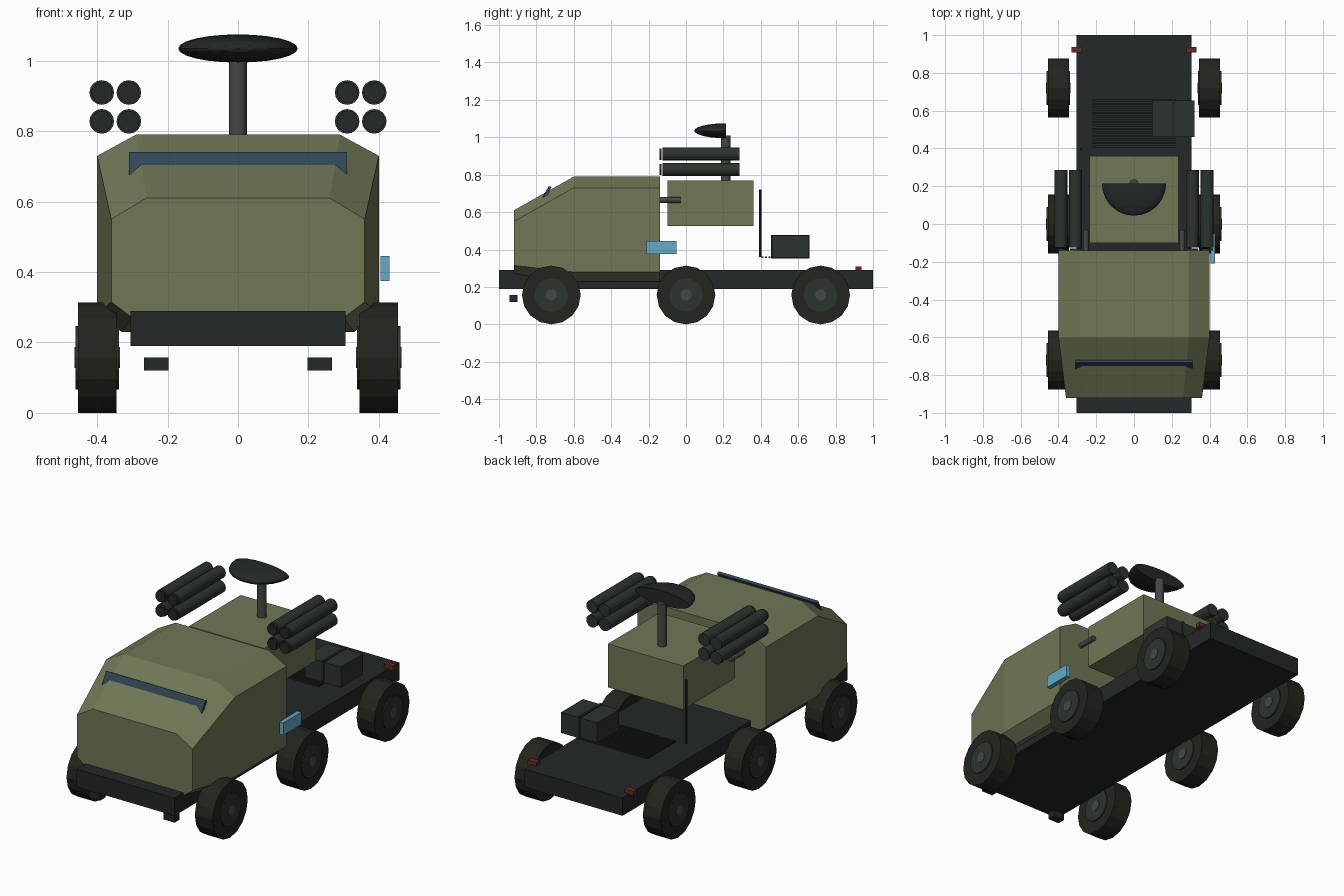
import bpy, bmesh, math
from mathutils import Matrix

if "Cube" in bpy.data.objects:
    bpy.data.objects.remove(bpy.data.objects["Cube"])


def material(name, r, g, b):
    m = bpy.data.materials.new(name)
    m.diffuse_color = (r, g, b, 1)
    m.use_nodes = True
    m.node_tree.nodes["Principled BSDF"].inputs["Base Color"].default_value = m.diffuse_color
    return m


OLIVE = material("olive_paint", 0.16, 0.185, 0.09)
DARK = material("dark_chassis", 0.017, 0.021, 0.021)
RUBBER = material("rubber", 0.017, 0.017, 0.013)
HUB = material("hub_green", 0.025, 0.033, 0.026)
METAL = material("grey_metal", 0.06, 0.065, 0.065)
GLASS = material("dark_glass", 0.03, 0.06, 0.09)
BLUE = material("blue_panel", 0.13, 0.40, 0.58)
RED = material("red_lens", 0.12, 0.025, 0.02)


def finish(name, bm, mat):
    bmesh.ops.recalc_face_normals(bm, faces=bm.faces)
    me = bpy.data.meshes.new(name)
    bm.to_mesh(me)
    bm.free()
    me.materials.append(mat)
    ob = bpy.data.objects.new(name, me)
    bpy.context.collection.objects.link(ob)
    return ob


def box(name, x, y, z, mat):
    """Box from (min, max) ranges on each axis."""
    bm = bmesh.new()
    mid = [(a + b) / 2 for a, b in (x, y, z)]
    size = [b - a for a, b in (x, y, z)]
    bmesh.ops.create_cube(bm, size=1, matrix=Matrix.Translation(mid) @ Matrix.Diagonal((*size, 1)))
    return finish(name, bm, mat)


def cylinder(name, center, radius, length, axis, mat, sides=16):
    rot = {"x": Matrix.Rotation(math.pi / 2, 4, "Y"),
           "y": Matrix.Rotation(math.pi / 2, 4, "X"), "z": Matrix()}[axis]
    bm = bmesh.new()
    bmesh.ops.create_cone(bm, cap_ends=True, segments=sides, radius1=radius, radius2=radius,
                          depth=length, matrix=Matrix.Translation(center) @ rot)
    return finish(name, bm, mat)


# Chassis deck
box("chassis", (-0.305, 0.305), (-1, 1), (0.19, 0.29), DARK)

# Cab: chamfered sections lofted from nose to rear wall
nose = [(0.26, 0.61), (0.36, 0.55), (0.36, 0.315), (0.30, 0.27)]
body = [(0.29, 0.79), (0.40, 0.73), (0.40, 0.28), (0.33, 0.23)]
bm = bmesh.new()
rings = []
for y, half in ((-0.92, nose), (-0.60, body), (-0.14, body)):
    outline = half + [(-x, z) for x, z in reversed(half)]
    rings.append([bm.verts.new((x, y, z)) for x, z in outline])
for a, b in zip(rings, rings[1:]):
    for i in range(8):
        j = (i + 1) % 8
        bm.faces.new((a[i], a[j], b[j], b[i]))
bm.faces.new(rings[0])
bm.faces.new(rings[-1])
finish("cab", bm, OLIVE)

# Tilted windscreen strip
screen = box("windscreen", (-0.31, 0.31), (-0.008, 0.008), (-0.036, 0.036), GLASS)
screen.location = (0, -0.743, 0.705)
screen.rotation_euler.x = -math.radians(27)

# Equipment housing with mast and half-ellipsoid antenna dish
box("equipment_housing", (-0.235, 0.235), (-0.10, 0.36), (0.525, 0.77), OLIVE)
cylinder("mast", (0, 0.212, 0.89), 0.025, 0.24, "z", METAL)
bm = bmesh.new()
bmesh.ops.create_uvsphere(bm, u_segments=24, v_segments=12, radius=1,
                          matrix=Matrix.Rotation(math.pi / 2, 4, "X"))
cut = bmesh.ops.bisect_plane(bm, geom=bm.verts[:] + bm.edges[:] + bm.faces[:], dist=1e-4,
                             plane_co=(0, 0, 0), plane_no=(0, 1, 0), clear_outer=True)
bmesh.ops.holes_fill(bm, edges=[e for e in bm.edges if e.is_boundary], sides=0)
bmesh.ops.transform(bm, verts=bm.verts, matrix=Matrix.Translation((0, 0.214, 1.035))
                    @ Matrix.Diagonal((0.17, 0.17, 0.04, 1)))
finish("antenna_dish", bm, DARK)

for side, label in ((-1, "left"), (1, "right")):
    # Wheels
    for y, pos in ((-0.72, "front"), (0, "middle"), (0.72, "rear")):
        x = side * 0.40
        cylinder(f"{label}_{pos}_tyre", (x, y, 0.157), 0.157, 0.11, "x", RUBBER)
        cylinder(f"{label}_{pos}_hub", (x, y, 0.157), 0.09, 0.124, "x", HUB)
        cylinder(f"{label}_{pos}_hub_cap", (x, y, 0.157), 0.03, 0.13, "x", METAL, 12)

    # Launch tubes with separate front caps
    for i, x in enumerate((0.31, 0.387)):
        for j, z in enumerate((0.828, 0.91)):
            cylinder(f"{label}_tube_{i}{j}", (side * x, 0.08, z), 0.035, 0.41, "y", HUB)
            cylinder(f"{label}_tube_cap_{i}{j}", (side * x, -0.136, z), 0.03, 0.01, "y", DARK)

    # Side strut, tow hook and tail lamp
    cylinder(f"{label}_strut", (side * 0.255, -0.088, 0.665), 0.015, 0.115, "y", METAL, 12)
    x0, x1 = sorted((side * 0.197, side * 0.267))
    box(f"{label}_tow_hook", (x0, x1), (-0.945, -0.90), (0.12, 0.157), DARK)
    x0, x1 = sorted((side * 0.275, side * 0.33))
    box(f"{label}_tail_lamp", (x0, x1), (0.907, 0.938), (0.284, 0.31), RED)

# Blue panel on the right side only
box("side_panel", (0.405, 0.43), (-0.21, -0.05), (0.375, 0.445), BLUE)

# Rear deck: whip aerial, vent slats, strapped crate
cylinder("whip_aerial", (-0.28, 0.397, 0.54), 0.007, 0.36, "z", DARK, 8)
for i in range(14):
    y = 0.41 + i * 0.0187
    box(f"vent_slat_{i}", (-0.22, 0.22), (y - 0.0055, y + 0.0055), (0.354, 0.363), DARK)
box("crate", (0.095, 0.32), (0.46, 0.655), (0.358, 0.474), HUB)
box("crate_strap", (0.20, 0.215), (0.455, 0.66), (0.353, 0.479), DARK)
